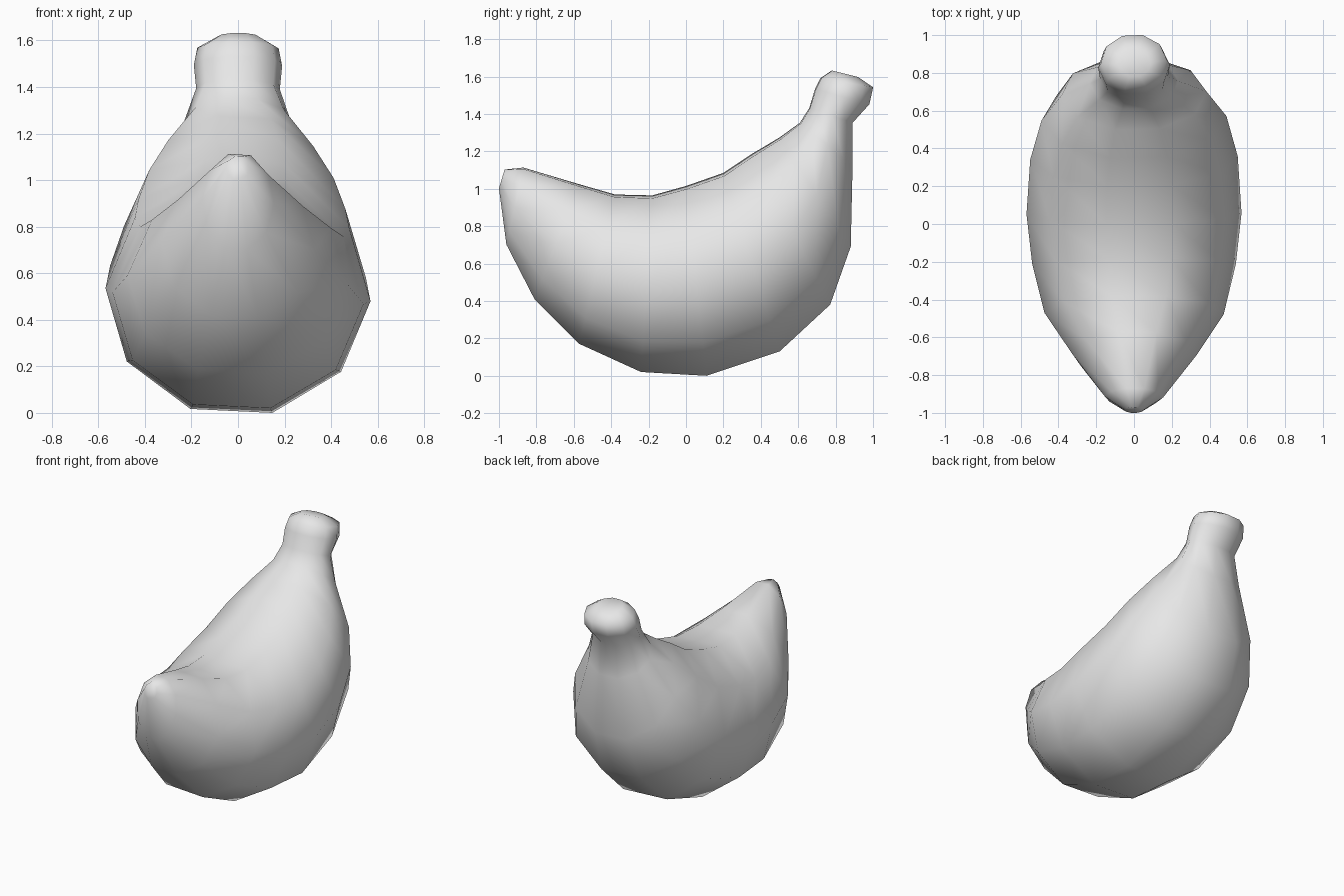
import bpy, bmesh, math
from mathutils import Vector

cube = bpy.data.objects.get("Cube")
if cube:
    bpy.data.objects.remove(cube, do_unlink=True)

# Plain grey skin
skin = bpy.data.materials.new("Plain Grey")
skin.use_nodes = True
grey = (0.8, 0.8, 0.8, 1.0)
skin.diffuse_color = grey
skin.node_tree.nodes["Principled BSDF"].inputs["Base Color"].default_value = grey

SIDES = 10
PHASE = math.radians(-3)

# Rings from tip to stem: inner-curve (y, z), outer-curve (y, z), half width
RINGS = [
    ((-0.97, 1.10), (-1.00, 1.00), 0.05),
    ((-0.87, 1.11), (-0.96, 0.70), 0.155),
    ((-0.57, 1.02), (-0.81, 0.41), 0.33),
    ((-0.38, 0.965), (-0.57, 0.17), 0.475),
    ((-0.18, 0.96), (-0.24, 0.02), 0.54),
    ((0.00, 1.01), (0.11, 0.00), 0.57),
    ((0.20, 1.08), (0.50, 0.13), 0.55),
    ((0.35, 1.18), (0.77, 0.38), 0.49),
    ((0.50, 1.27), (0.88, 0.69), 0.385),
    ((0.61, 1.35), (0.89, 1.12), 0.235),
    ((0.66, 1.43), (0.89, 1.35), 0.18),
    ((0.69, 1.53), (0.98, 1.45), 0.19),
    ((0.72, 1.59), (1.00, 1.54), 0.175),
    ((0.78, 1.63), (0.92, 1.595), 0.09),
]

# Loft the curved fruit body
bm = bmesh.new()
loops = []
for inner, outer, width in RINGS:
    top, bottom = Vector((0, *inner)), Vector((0, *outer))
    mid, arm = (top + bottom) / 2, (top - bottom) / 2
    loop = []
    for i in range(SIDES):
        a = PHASE + math.tau * i / SIDES
        # slight stretch so the flat-sided ring still reaches both curves
        loop.append(bm.verts.new(mid + arm * math.sin(a) * 1.04
                                 + Vector((width * math.cos(a), 0, 0))))
    loops.append(loop)

for a, b in zip(loops, loops[1:]):
    for i in range(SIDES):
        j = (i + 1) % SIDES
        bm.faces.new((a[i], a[j], b[j], b[i]))

# Close the tip and the stem
bm.faces.new(loops[0])
bm.faces.new(loops[-1])
bmesh.ops.recalc_face_normals(bm, faces=bm.faces)

# Rest the body on the floor
low = min(v.co.z for v in bm.verts)
bmesh.ops.translate(bm, verts=bm.verts, vec=(0, 0, -low))
for f in bm.faces:
    f.smooth = True

mesh = bpy.data.meshes.new("banana_body")
bm.to_mesh(mesh)
bm.free()
mesh.materials.append(skin)
body = bpy.data.objects.new("banana_body", mesh)
bpy.context.collection.objects.link(body)
